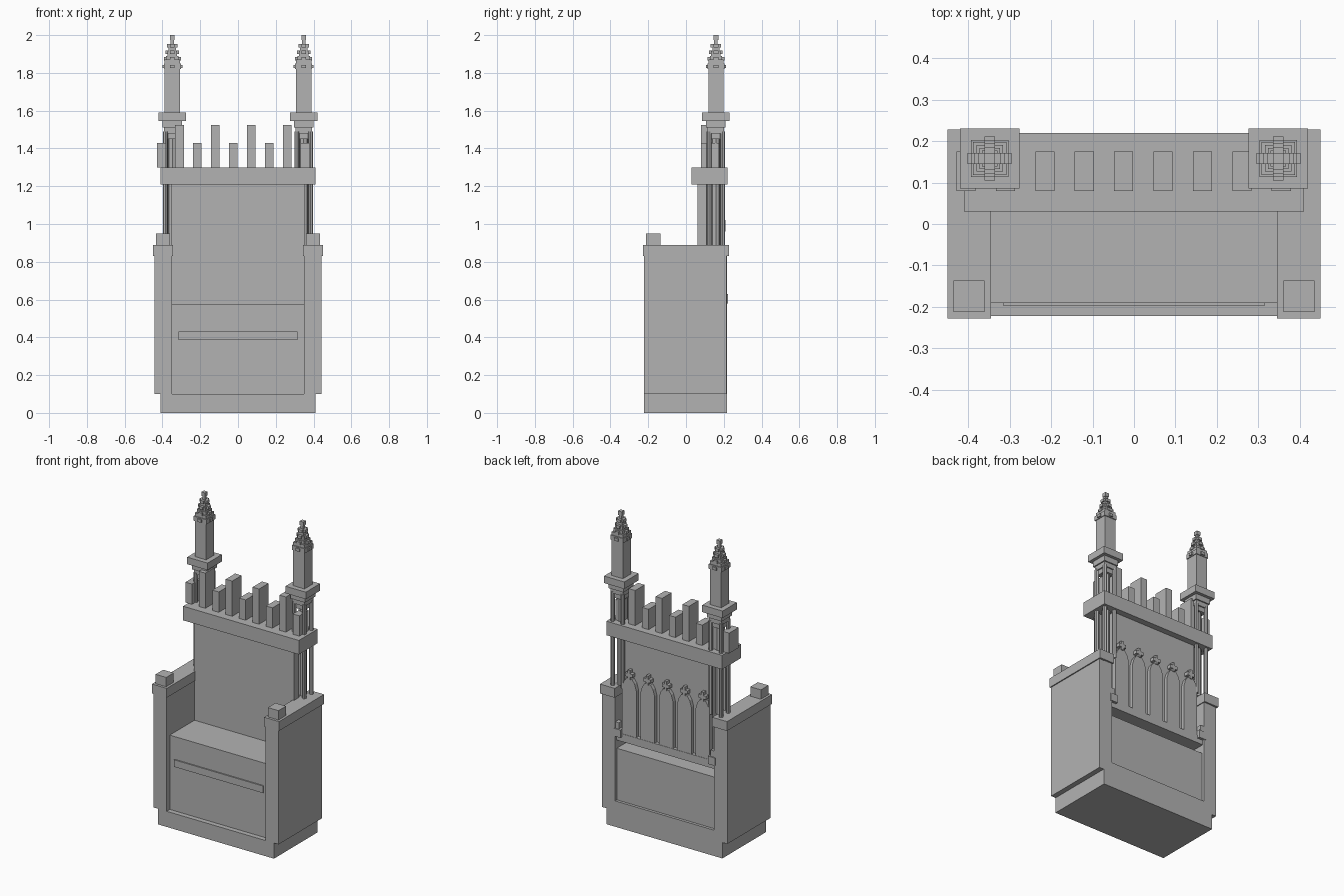
import bpy, bmesh, math

if "Cube" in bpy.data.objects:
    bpy.data.objects.remove(bpy.data.objects["Cube"])

stone = bpy.data.materials.new("grey stone")
stone.diffuse_color = (0.45, 0.45, 0.45, 1)
stone.use_nodes = True
stone.node_tree.nodes["Principled BSDF"].inputs["Base Color"].default_value = stone.diffuse_color


def finish(name, bm):
    bmesh.ops.recalc_face_normals(bm, faces=bm.faces[:])
    me = bpy.data.meshes.new(name)
    bm.to_mesh(me)
    bm.free()
    me.materials.append(stone)
    ob = bpy.data.objects.new(name, me)
    bpy.context.collection.objects.link(ob)
    return ob


def add_box(bm, x0, x1, y0, y1, z0, z1):
    vs = bmesh.ops.create_cube(bm, size=1)["verts"]
    for v in vs:
        v.co = ((x0 + x1) / 2 + v.co.x * (x1 - x0),
                (y0 + y1) / 2 + v.co.y * (y1 - y0),
                (z0 + z1) / 2 + v.co.z * (z1 - z0))


def boxes(name, *dims):
    bm = bmesh.new()
    for d in dims:
        add_box(bm, *d)
    return finish(name, bm)


def mirrored(name, *dims):
    both = list(dims) + [(-d[1], -d[0], *d[2:]) for d in dims]
    return boxes(name, *both)


# Plinth, seat and the shallow panel closing the rear of the seat
boxes("plinth", (-.41, .41, -.222, .218, 0, .1))
boxes("seat", (-.35, .35, -.19, .06, .1, .575))
boxes("seat_front_rail", (-.315, .315, -.198, -.19, .385, .43))
boxes("rear_panel", (-.35, .35, .06, .2, .1, .495))
boxes("rear_bottom_rail", (-.35, .35, .2, .218, .1, .165))

# Arms: inner frame, outer cheek, capping and front block
mirrored("arm_frame", (.35, .41, -.222, .218, .1, .83))
mirrored("arm_cheek", (.41, .443, -.222, .215, .1, .83))
mirrored("arm_cap", (.345, .45, -.228, .228, .83, .89))
mirrored("arm_block", (.36, .435, -.212, -.136, .89, .95))

# Backrest and its beam
boxes("backrest", (-.355, .355, .06, .11, .55, 1.21))
boxes("backrest_rear", (-.305, .305, .11, .18, .57, 1.21))
boxes("rear_band", (-.35, .35, .11, .205, .55, .6))
mirrored("band_corbel", (.31, .36, .18, .222, .58, .63), (.325, .36, .18, .215, .63, .67))
boxes("top_beam", (-.41, .41, .03, .22, 1.21, 1.3))

# Alternating short and tall battlements
boxes("battlements", *[(-.405 + .095 * i - .023, -.405 + .095 * i + .023, .08, .175,
                        1.3, 1.525 if i % 2 else 1.43) for i in range(9)])

# Blind arcade on the rear: pointed panels with cross finials
for i in range(5):
    cx = (i - 2) * .13
    half = [(.05, .6), (.05, .9), (.038, .94), (.02, .965)]
    outline = [(cx + a, z) for a, z in half] + [(cx - a, z) for a, z in reversed(half)]
    bm = bmesh.new()
    face = bm.faces.new([bm.verts.new((x, .175, z)) for x, z in outline])
    ext = bmesh.ops.extrude_face_region(bm, geom=[face])["geom"]
    for v in ext:
        if isinstance(v, bmesh.types.BMVert):
            v.co.y = .203
    finish("arch_panel", bm)
    boxes("arch_finial", (cx - .008, cx + .008, .175, .208, .96, 1.02),
          (cx - .026, cx + .026, .175, .208, .978, 1.0))

# Corner towers: clustered shafts, stepped capital, abacus, upper shaft, spire
CY = .158
for s in (-1, 1):
    cx = s * .348

    def sq(h, z0, z1, w=None):
        w = h if w is None else w
        return (cx - h, cx + h, CY - w, CY + w, z0, z1)

    bm = bmesh.new()
    for dx, dy, r in [(0, 0, .024)] + [(a * .036, b * .036, .013) for a in (-1, 1) for b in (-1, 1)]:
        vs = bmesh.ops.create_cone(bm, cap_ends=True, segments=8, radius1=r, radius2=r, depth=.6)["verts"]
        for v in vs:
            v.co.x += cx + dx
            v.co.y += CY + dy
            v.co.z += 1.19
    finish("tower_shafts", bm)
    boxes("tower_capital", sq(.036, 1.45, 1.48), sq(.044, 1.48, 1.51), sq(.052, 1.51, 1.545))
    boxes("tower_abacus", sq(.072, 1.545, 1.59))
    boxes("tower_upper_shaft", sq(.04, 1.59, 1.83))
    spire = [sq(.04, 1.85, 1.87), sq(.032, 1.87, 1.89), sq(.025, 1.89, 1.915),
             sq(.019, 1.915, 1.94), sq(.009, 1.94, 1.98), sq(.013, 1.975, 2.0)]
    for h, z in [(.053, 1.825), (.045, 1.865), (.036, 1.9), (.027, 1.935)]:
        spire += [sq(h, z, z + .018, .013), sq(.013, z, z + .018, h)]
    boxes("tower_spire", sq(.045, 1.82, 1.85), *spire)
